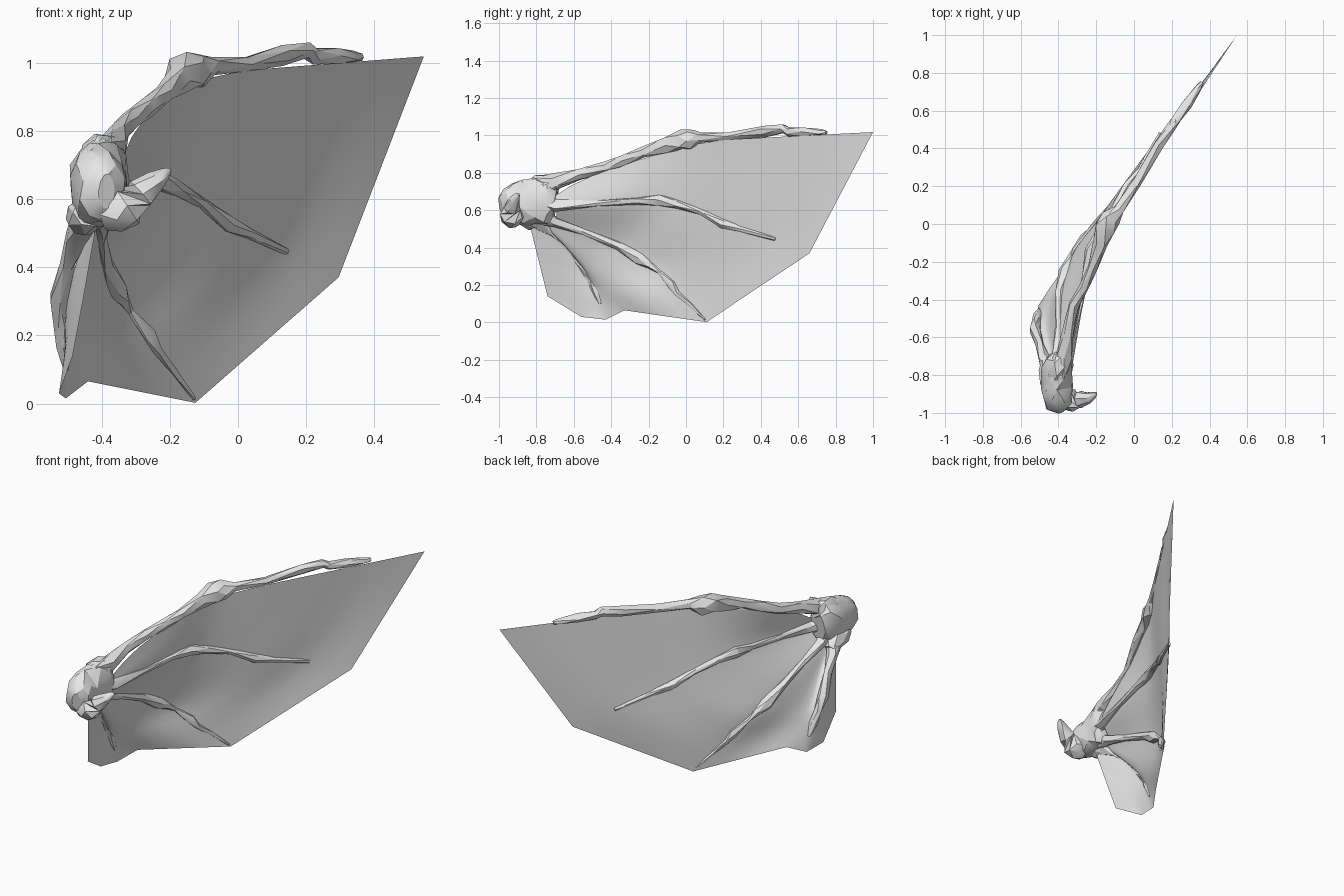
import bpy, math, random
from mathutils import Vector

if "Cube" in bpy.data.objects:
    bpy.data.objects.remove(bpy.data.objects["Cube"])

random.seed(4)
grey = bpy.data.materials.new("bone grey")
grey.diffuse_color = (0.8, 0.8, 0.8, 1)
grey.use_nodes = True
grey.node_tree.nodes["Principled BSDF"].inputs["Base Color"].default_value = grey.diffuse_color


def make(name, verts, faces, angle):
    mesh = bpy.data.meshes.new(name)
    mesh.from_pydata([tuple(v) for v in verts], [], faces)
    mesh.materials.append(grey)
    ob = bpy.data.objects.new(name, mesh)
    bpy.context.collection.objects.link(ob)
    bpy.ops.object.select_all(action='DESELECT')
    ob.select_set(True)
    bpy.context.view_layer.objects.active = ob
    bpy.ops.object.shade_smooth_by_angle(angle=math.radians(angle))
    return ob


def tube(name, path, sides=6, jitter=0.15, angle=25):
    """Loft rings along path; each entry is x, y, z, radius across, radius upright."""
    pts = [Vector(p[:3]) for p in path]
    verts, faces = [], []
    for i, p in enumerate(path):
        t = (pts[min(i + 1, len(pts) - 1)] - pts[max(i - 1, 0)]).normalized()
        ref = Vector((0, 1, 0)) if abs(t.x) > 0.75 else Vector((1, 0, 0))
        up = ref.cross(t).normalized()
        if up.z < 0:
            up = -up
        across = t.cross(up)
        rx, rz = p[3], p[-1]
        for k in range(sides):
            a = 2 * math.pi * (k + 0.5 * (i % 2)) / sides
            s = 1.06 + random.uniform(-jitter, jitter)
            verts.append(pts[i] + s * (across * rx * math.cos(a) + up * rz * math.sin(a)))
    for i in range(len(path) - 1):
        for k in range(sides):
            a, b = i * sides + k, i * sides + (k + 1) % sides
            c, d = a + sides, b + sides
            if i % 2:
                faces += [(a, b, d), (a, d, c)]
            else:
                faces += [(a, b, c), (b, d, c)]
    n = len(verts) - sides
    faces += [tuple(reversed(range(sides))), tuple(range(n, n + sides))]
    # Keep the faces turned outward whatever way the ring winds
    vol = sum(verts[f[0]].dot(verts[f[j]].cross(verts[f[j + 1]]))
              for f in faces for j in range(1, len(f) - 1))
    if vol < 0:
        faces = [tuple(reversed(q)) for q in faces]
    return make(name, verts, faces, angle)


# Knobbly hand
tube("hand", [(-.385, -.99, .625, .025, .05), (-.395, -.965, .63, .065, .085),
              (-.405, -.92, .635, .075, .10), (-.41, -.87, .635, .08, .11),
              (-.41, -.82, .64, .08, .125), (-.405, -.77, .65, .08, .13),
              (-.395, -.73, .655, .075, .12), (-.39, -.695, .65, .055, .08)],
     sides=10, jitter=0.12, angle=22)

# Knuckles between the hand and the fingers
tube("outer_knuckle", [(-.44, -.88, .56, .04), (-.45, -.83, .55, .055), (-.455, -.77, .54, .052),
                       (-.46, -.72, .51, .03)], jitter=0.1)
tube("top_knuckle", [(-.42, -.85, .72, .03), (-.41, -.80, .73, .055), (-.39, -.74, .735, .055),
                     (-.375, -.69, .74, .042)], jitter=0.1)

# Curled thumb
tube("thumb", [(-.40, -.925, .555, .045), (-.36, -.93, .565, .058), (-.325, -.93, .58, .058),
               (-.285, -.93, .615, .043), (-.245, -.92, .65, .03), (-.215, -.905, .675, .018),
               (-.20, -.895, .685, .007)], sides=7, jitter=0.08, angle=30)

# Long leading finger
tube("leading_finger", [(-.40, -.80, .72, .05), (-.37, -.70, .75, .042), (-.35, -.57, .79, .03),
                        (-.315, -.43, .83, .029), (-.265, -.33, .87, .027), (-.215, -.23, .91, .028),
                        (-.18, -.10, .95, .04), (-.15, -.02, .975, .055), (-.12, .03, .975, .053),
                        (-.08, .08, .99, .028), (.02, .23, .995, .022), (.13, .42, 1.022, .028),
                        (.20, .52, 1.035, .023), (.22, .55, 1.02, .022), (.28, .63, 1.02, .025),
                        (.34, .72, 1.018, .018), (.36, .75, 1.015, .011)])

# Three shorter fingers
upper = [(-.38, -.76, .63, .045), (-.345, -.69, .625, .028), (-.295, -.48, .637, .015),
         (-.255, -.26, .65, .018), (-.23, -.14, .655, .03), (-.18, -.04, .632, .022),
         (-.11, .08, .59, .016), (-.03, .20, .53, .026), (.03, .29, .50, .014),
         (.14, .48, .445, .010)]
middle = [(-.41, -.77, .56, .045), (-.405, -.70, .54, .028), (-.402, -.55, .485, .018),
          (-.39, -.36, .415, .024), (-.362, -.25, .34, .032), (-.34, -.19, .305, .02),
          (-.318, -.14, .27, .012), (-.265, -.075, .20, .024), (-.24, -.045, .155, .016),
          (-.19, .025, .095, .010), (-.128, .10, .015, .005)]
lower = [(-.45, -.78, .54, .045), (-.475, -.71, .48, .03), (-.50, -.64, .41, .022),
         (-.522, -.56, .31, .028), (-.517, -.515, .23, .02), (-.512, -.485, .17, .022),
         (-.503, -.455, .10, .008)]
for name, path in (("upper_finger", upper), ("middle_finger", middle), ("lower_finger", lower)):
    tube(name, path)

# Wing skin: a fan of ribs with straight outer edges
ribs = [
    [(-.355, -.72, .665), (-.325, -.57, .76), (-.295, -.43, .81), (-.255, -.30, .855),
     (-.13, 0, .945), (.02, .20, .977), (.545, 1, 1.018)],
    [p[:3] for p in upper[1:]] + [(.295, .66, .37)],
    [p[:3] for p in middle[1:-1]] + [(-.125, .11, .002)],
    [(-.425, -.75, .53), (-.46, -.55, .32), (-.46, -.45, .21), (-.44, -.33, .065)],
    [(-.43, -.77, .52), (-.48, -.64, .40), (-.505, -.55, .28), (-.505, -.43, .015)],
    [(-.425, -.80, .51), (-.485, -.66, .30), (-.525, -.56, .03)],
    [(-.42, -.83, .50), (-.455, -.78, .30), (-.485, -.74, .14)],
]


def sample(points, t):
    """Point at fraction t of the length of a polyline."""
    p = [Vector(q) for q in points]
    left = t * sum((b - a).length for a, b in zip(p, p[1:]))
    for a, b in zip(p, p[1:]):
        d = (b - a).length
        if left <= d:
            return a.lerp(b, left / d)
        left -= d
    return p[-1]


def blend(r, c, t):
    """Smooth curve across neighbouring ribs, straight at the outer edge."""
    a, b = rows[r][c], rows[r + 1][c]
    if c == steps:
        return a.lerp(b, t)
    m0 = (b - rows[r - 1][c]) / 2 if r else b - a
    m1 = (rows[r + 2][c] - a) / 2 if r + 2 < len(rows) else b - a
    h = t * t * (3 - 2 * t)
    curve = a.lerp(b, h) + m0 * (t * (1 - t) ** 2) - m1 * (t * t * (1 - t))
    return curve.lerp(a.lerp(b, t), 0.4)


steps, between = 16, 5
rows = [[sample(r, i / steps) for i in range(steps + 1)] for r in ribs]
grid = [[blend(r, c, j / between) for c in range(steps + 1)]
        for r in range(len(rows) - 1) for j in range(between)]
grid.append(rows[-1])
w = steps + 1
make("wing_skin", [p for row in grid for p in row],
     [(r * w + c, (r + 1) * w + c, (r + 1) * w + c + 1, r * w + c + 1)
      for r in range(len(grid) - 1) for c in range(steps)], 60)
